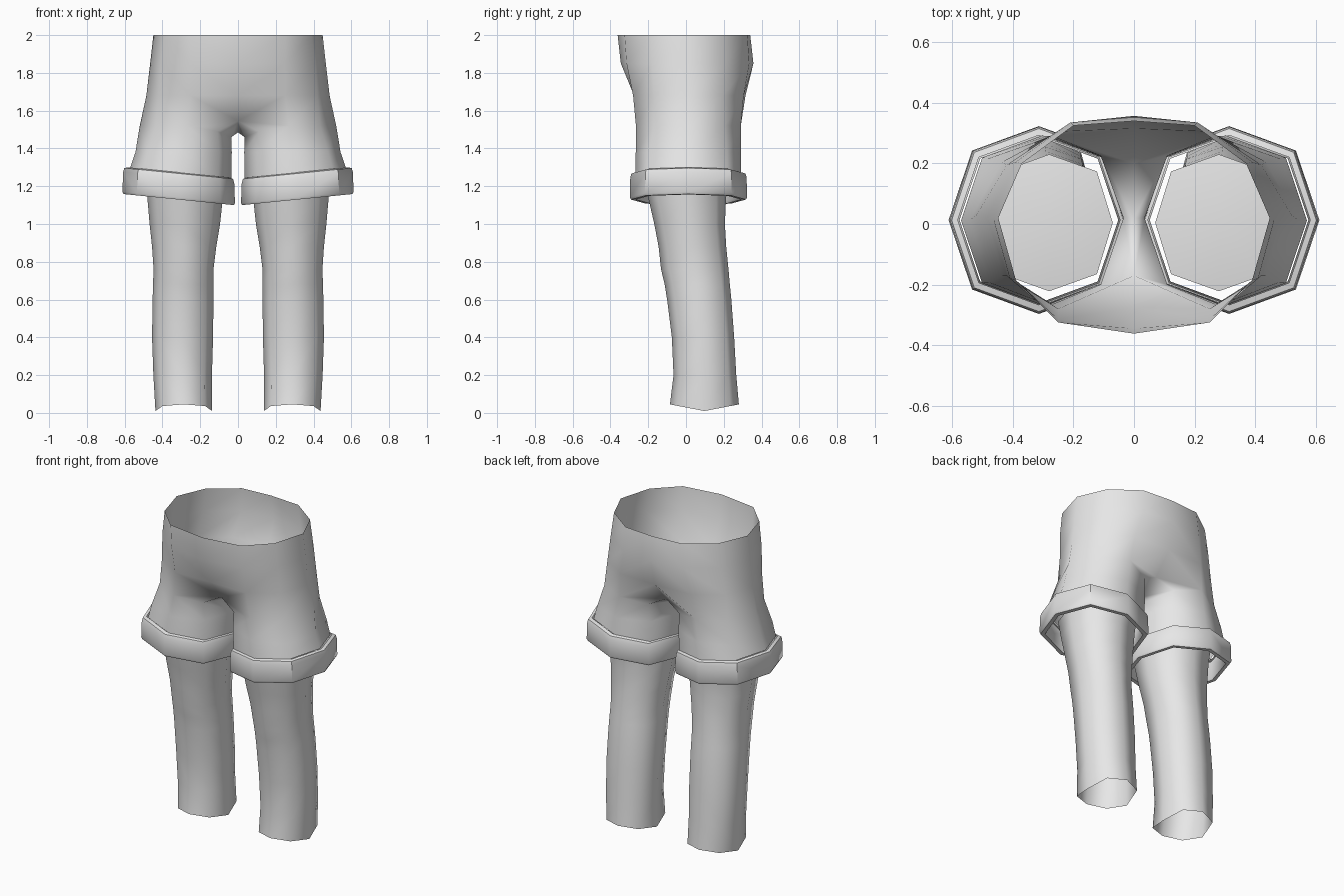
import bpy, bmesh, math

if "Cube" in bpy.data.objects:
    bpy.data.objects.remove(bpy.data.objects["Cube"])

grey = bpy.data.materials.new("light grey")
grey.diffuse_color = (0.8, 0.8, 0.8, 1)
grey.use_nodes = True
grey.node_tree.nodes["Principled BSDF"].inputs["Base Color"].default_value = grey.diffuse_color


def octagon(cx, cy, rx, ry, zfun, k=0.74):
    """Eight points, starting at the outer side and going round by the back."""
    unit = [(1, 0), (k, k), (0, 1), (-k, k), (-1, 0), (-k, -k), (0, -1), (k, -k)]
    return [(cx + u * rx, cy + v * ry, zfun(cx + u * rx, v)) for u, v in unit]


def bridge(bm, a, b, closed=True):
    n = len(a)
    for i in range(n if closed else n - 1):
        j = (i + 1) % n
        bm.faces.new((a[i], a[j], b[j], b[i]))


def finish(bm, name, angle):
    """Mirror the half across x = 0, weld the middle and shade."""
    geom = bm.verts[:] + bm.edges[:] + bm.faces[:]
    dup = bmesh.ops.duplicate(bm, geom=geom)["geom"]
    for v in dup:
        if isinstance(v, bmesh.types.BMVert):
            v.co.x *= -1
    bmesh.ops.reverse_faces(bm, faces=[f for f in dup if isinstance(f, bmesh.types.BMFace)])
    bmesh.ops.remove_doubles(bm, verts=bm.verts[:], dist=0.0005)
    mesh = bpy.data.meshes.new(name)
    bm.to_mesh(mesh)
    bm.free()
    mesh.materials.append(grey)
    ob = bpy.data.objects.new(name, mesh)
    bpy.context.collection.objects.link(ob)
    bpy.ops.object.select_all(action='DESELECT')
    ob.select_set(True)
    bpy.context.view_layer.objects.active = ob
    bpy.ops.object.shade_smooth_by_angle(angle=math.radians(angle))


def add(bm, pts):
    return [bm.verts.new(p) for p in pts]


def hem_z(x):
    """Height of the slanted hem, higher on the outside."""
    return 1.24 + 0.1 * x


# Shorts: leg sleeve, crotch saddle, then open half rings up to the waist
bm = bmesh.new()
hem = add(bm, octagon(0.303, 0.012, 0.268, 0.28, lambda x, v: hem_z(x)))
mid = add(bm, octagon(0.288, 0.012, 0.255, 0.278, lambda x, v: 1.38))
top = add(bm, [(0.52, 0.03, 1.52), (0.435, 0.205, 1.52), (0.27, 0.29, 1.52), (0.11, 0.225, 1.49),
               (0.035, 0.02, 1.46), (0.11, -0.2, 1.49), (0.27, -0.265, 1.52), (0.435, -0.17, 1.52)])
bridge(bm, hem, mid)
bridge(bm, mid, top)
s_back, s_mid, s_front = add(bm, [(0, 0.2, 1.545), (0, 0.02, 1.485), (0, -0.17, 1.545)])
bm.faces.new((top[3], top[4], s_mid, s_back))
bm.faces.new((top[4], top[5], s_front, s_mid))
bm.faces.new((top[2], top[3], s_back))
bm.faces.new((top[5], top[6], s_front))
row = [s_front, top[6], top[7], top[0], top[1], top[2], s_back]
for z, pts in (
    (1.68, [(0, -.275), (.25, -.28), (.42, -.17), (.485, .02), (.42, .195), (.25, .305), (0, .315)]),
    (1.85, [(0, -.345), (.25, -.315), (.41, -.18), (.465, .02), (.39, .205), (.21, .335), (0, .357)]),
    (2.00, [(0, -.362), (.25, -.325), (.39, -.185), (.448, .02), (.37, .2), (.2, .325), (0, .34)]),
):
    new = add(bm, [(x, y, z) for x, y in pts])
    bridge(bm, row, new, closed=False)
    row = new
finish(bm, "shorts", 80)

# Rolled cuffs: outside lip, lower edge and inside wall
bm = bmesh.new()
row = None
for rx, ry, dz in ((.268, .28, .002), (.288, .302, -.004), (.294, .308, -.025), (.298, .31, -.13),
                   (.292, .304, -.142), (.268, .28, -.142), (.262, .274, -.13), (.262, .274, -.02)):
    new = add(bm, octagon(0.314, 0.013, rx, ry, lambda x, v: hem_z(x) + dz))
    if row:
        bridge(bm, new, row)
    row = new
finish(bm, "cuffs", 50)

# Legs: bent tubes, closed inside the shorts and open at the ankle
bm = bmesh.new()
row = None
for z, x0, x1, y0, y1 in (
    (0.045, .137, .437, -.085, .28), (0.2, .138, .448, -.066, .266), (0.4, .132, .455, -.075, .255),
    (0.6, .13, .452, -.1, .24), (0.68, .13, .45, -.113, .232), (0.76, .13, .447, -.132, .225),
    (0.88, .115, .455, -.145, .213), (1.0, .095, .468, -.168, .206), (1.14, .08, .48, -.2, .212),
    (1.25, .07, .49, -.222, .23),
):
    # The ankle edge dips at the two sides
    dip = 0.035 if row is None else 0
    new = add(bm, octagon((x0 + x1) / 2, (y0 + y1) / 2, (x1 - x0) / 2, (y1 - y0) / 2,
                          lambda x, v: z - dip * (1 - abs(v)), 0.75))
    if row:
        bridge(bm, row, new)
    row = new
tip = bm.verts.new((0.28, 0.005, 1.28))
for i in range(8):
    bm.faces.new((row[i], row[(i + 1) % 8], tip))
finish(bm, "legs", 75)
